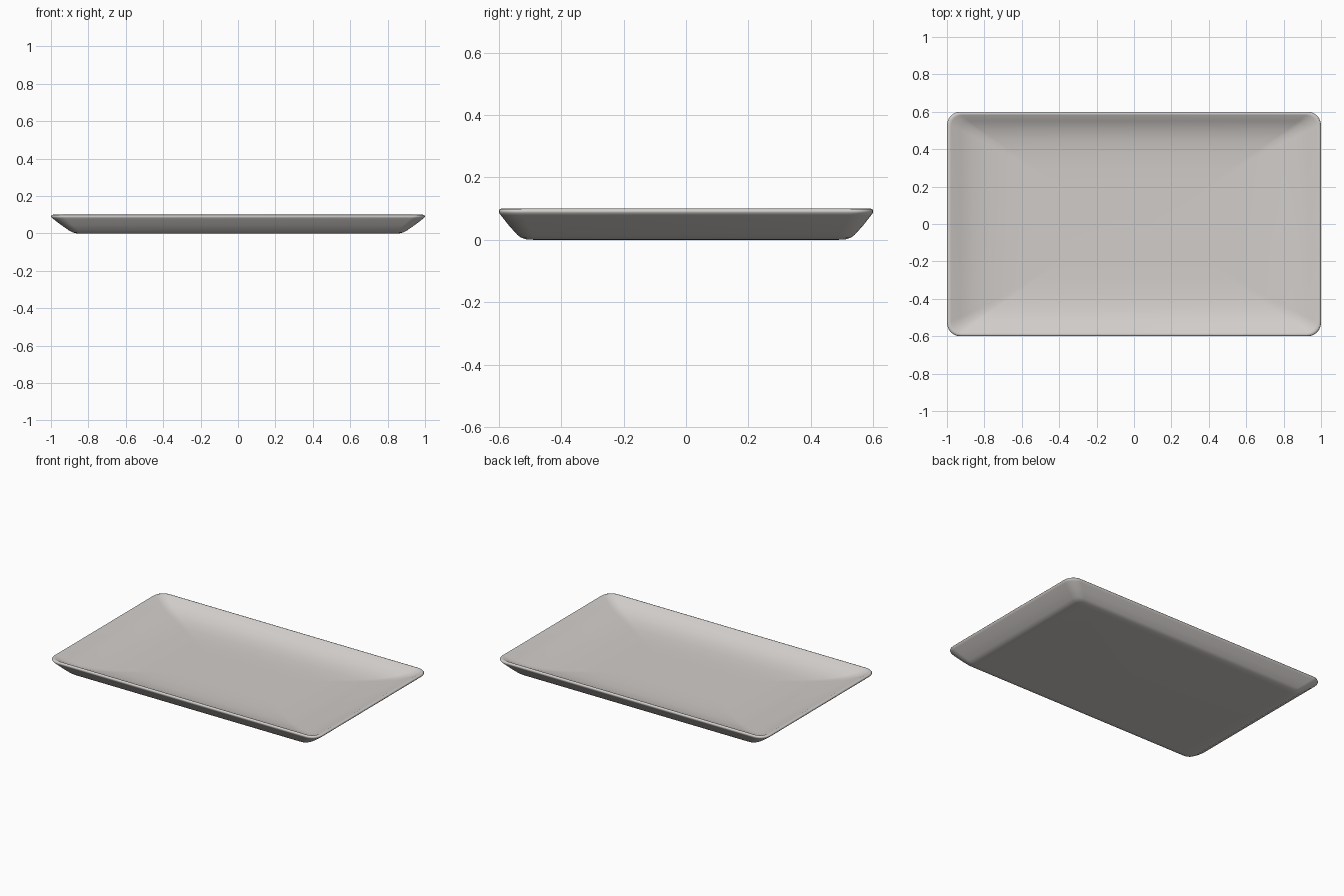
import bpy, bmesh, math

if "Cube" in bpy.data.objects:
    bpy.data.objects.remove(bpy.data.objects["Cube"])

# Warm light-grey ceramic
mat = bpy.data.materials.new("warm light grey")
mat.diffuse_color = (0.64, 0.61, 0.59, 1)
mat.use_nodes = True
mat.node_tree.nodes["Principled BSDF"].inputs["Base Color"].default_value = mat.diffuse_color

SEG = 6  # segments per rounded corner


def ring(bm, hx, hy, r, z):
    """Rounded rectangle loop of vertices."""
    verts = []
    for k, (sx, sy) in enumerate([(1, 1), (-1, 1), (-1, -1), (1, -1)]):
        for i in range(SEG + 1):
            a = math.pi / 2 * (k + i / SEG)
            verts.append(bm.verts.new((sx * (hx - r) + r * math.cos(a),
                                       sy * (hy - r) + r * math.sin(a), z)))
    return verts


# Cross-section from underside, over the rim, into the dished floor:
# half width, half depth, corner radius, height
profile = [
    (0.82, 0.49, 0.03, 0.0),
    (0.865, 0.51, 0.04, 0.001),
    (0.885, 0.527, 0.045, 0.006),
    (0.902, 0.54, 0.05, 0.015),
    (0.945, 0.567, 0.06, 0.045),
    (0.99, 0.594, 0.07, 0.079),
    (0.998, 0.599, 0.072, 0.086),
    (1.0, 0.6, 0.072, 0.092),
    (0.996, 0.597, 0.07, 0.098),
    (0.988, 0.59, 0.066, 0.1),
    (0.978, 0.582, 0.06, 0.097),
    (0.93, 0.55, 0.05, 0.072),
    (0.86, 0.505, 0.04, 0.048),
    (0.77, 0.45, 0.03, 0.032),
    (0.66, 0.38, 0.02, 0.023),
    (0.53, 0.29, 0.015, 0.019),
    (0.38, 0.19, 0.01, 0.018),
]

# Tray: one continuous shell
bm = bmesh.new()
rings = [ring(bm, *p) for p in profile]
for a, b in zip(rings, rings[1:]):
    n = len(a)
    for i in range(n):
        j = (i + 1) % n
        bm.faces.new((a[i], a[j], b[j], b[i]))
bm.faces.new(rings[0][::-1])
bm.faces.new(rings[-1])
bmesh.ops.recalc_face_normals(bm, faces=bm.faces)
for f in bm.faces:
    f.smooth = True

mesh = bpy.data.meshes.new("serving_tray")
bm.to_mesh(mesh)
bm.free()
mesh.materials.append(mat)
tray = bpy.data.objects.new("serving_tray", mesh)
bpy.context.collection.objects.link(tray)
